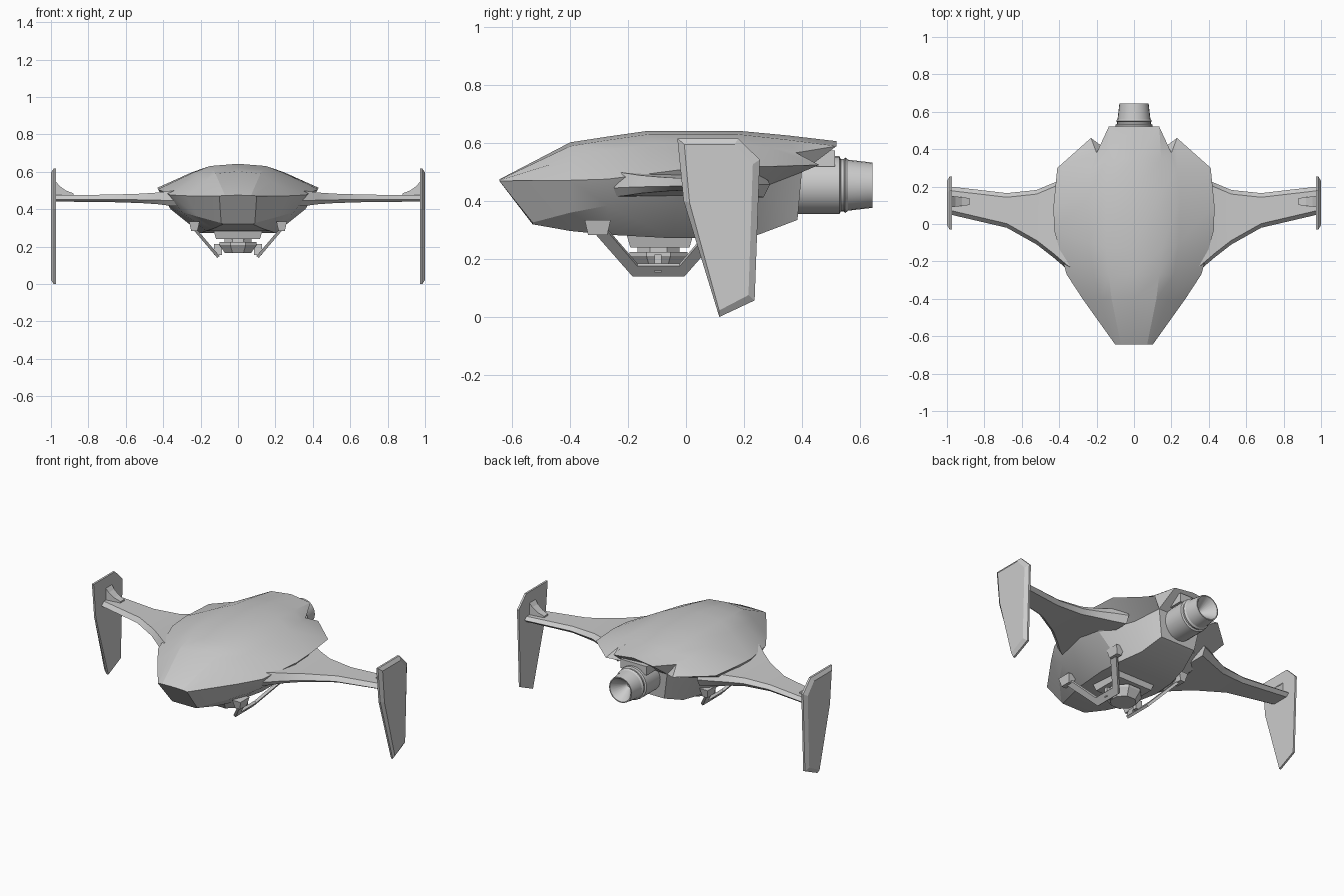
import bpy, bmesh, math
from mathutils import Vector

if "Cube" in bpy.data.objects:
    bpy.data.objects.remove(bpy.data.objects["Cube"])


def finish(bm, name, mirror=False, smooth=None):
    bmesh.ops.remove_doubles(bm, verts=bm.verts, dist=1e-5)
    bmesh.ops.recalc_face_normals(bm, faces=bm.faces)
    me = bpy.data.meshes.new(name)
    bm.to_mesh(me)
    bm.free()
    ob = bpy.data.objects.new(name, me)
    bpy.context.collection.objects.link(ob)
    if mirror:
        ob.modifiers.new("mirror", "MIRROR").use_mirror_merge = False
    if smooth:
        bpy.ops.object.select_all(action="DESELECT")
        ob.select_set(True)
        bpy.context.view_layer.objects.active = ob
        bpy.ops.object.shade_smooth_by_angle(angle=math.radians(smooth))
    return ob


def loft(name, rings, caps=(True, True), **kw):
    bm = bmesh.new()
    vs = [[bm.verts.new(p) for p in r] for r in rings]
    n = len(rings[0])
    for a, b in zip(vs, vs[1:]):
        for i in range(n):
            j = (i + 1) % n
            bm.faces.new((a[i], a[j], b[j], b[i]))
    if caps[0]:
        bm.faces.new(vs[0])
    if caps[1]:
        bm.faces.new(vs[-1])
    return finish(bm, name, **kw)


def circle(r, n, place, turn=0.0):
    return [place(r * math.cos(2 * math.pi * (i + turn) / n),
                  r * math.sin(2 * math.pi * (i + turn) / n)) for i in range(n)]


def block(name, x0, x1, y0, y1, z0, z1, inset=0.0, **kw):
    def ring(z, d):
        return [(x0 + d, y0 + d, z), (x1 - d, y0 + d, z), (x1 - d, y1 - d, z), (x0 + d, y1 - d, z)]
    return loft(name, [ring(z0, inset), ring(z1, 0)], **kw)


# Hull: lengthwise rails (x, y, z) from crest down to keel, skinned on both sides
ys = (-.645, -.4, -.27, -.13, .18, .35, .52)
crest = list(zip([0] * 7, ys, (.475, .603, .623, .643, .643, .627, .607)))
shoulder = list(zip((.07, .12, .135, .15, .15, .145, .135), ys,
                    (.474, .590, .611, .631, .631, .612, .590)))
flank = list(zip((.09, .18, .215, .24, .245, .23, .20),
                 (-.645, -.4, -.27, -.1, .14, .29, .38),
                 (.472, .548, .578, .596, .598, .585, .567)))
edge = [(.10, -.645, .47), (.275, -.4, .472), (.36, -.27, .476), (.428, -.03, .507),
        (.43, .1, .515), (.41, .3, .52), (.23, .46, .525)]
chine = [(.09, -.53, .326), (.215, -.4, .36), (.30, -.27, .385), (.36, -.03, .40),
         (.34, .1, .41), (.22, .27, .45), (.15, .40, .50)]
keel = [(.08, -.53, .32), (.13, -.4, .297), (.17, -.27, .284), (.20, -.05, .272),
        (.19, .1, .273), (.155, .25, .284), (.12, .385, .335)]
right = [crest, shoulder, flank, edge, chine, keel]
left = [[(-x, y, z) for x, y, z in r] for r in reversed(right[1:])]
rails = right + left
bm = bmesh.new()
grid = [[bm.verts.new(p) for p in r] for r in rails]
n = len(grid)
for i in range(n):
    a, b = grid[i], grid[(i + 1) % n]
    for k in range(6):
        bm.faces.new((a[k], b[k], b[k + 1], a[k + 1]))
nose = bm.faces.new([g[0] for g in grid])
c, s, f, e, h, k, k2, h2, e2, f2, s2 = [g[6] for g in grid]
for face in ((k, k2, h2, h), (h, h2, s2, c, s), (s, f, h), (f, e, h), (s2, h2, f2), (f2, h2, e2)):
    bm.faces.new(face)
finish(bm, "hull", smooth=22)

# Wings: bevelled-edge sections from root to tip (x, leading y, trailing y, half thickness)
sections = [(.28, -.29, .29, .045), (.36, -.24, .255, .04), (.43, -.18, .22, .031),
            (.52, -.11, .182, .025), (.68, -.02, .165, .02), (.98, .05, .20, .017)]
rings = []
for x, a, b, t in sections:
    z, d = .458, .022
    rings.append([(x, a, z - t * .3), (x, a + d, z + t), (x, b - d, z + t),
                  (x, b, z), (x, b - d, z - t), (x, a + d, z - t)])
loft("wing", rings, mirror=True, smooth=20)

# Wing-tip fins with a chamfered outer face
outline = [(-.03, .617), (.18, .617), (.255, .543), (.237, .057), (.115, 0), (-.008, .40)]


def fin_ring(x, sy, sz):
    return [(x, .112 + (y - .112) * sy, .32 + (z - .32) * sz) for y, z in outline]


loft("wingtip_fin", [fin_ring(.973, 1, 1), fin_ring(.985, 1, 1), fin_ring(1, .83, .93)], mirror=True)

# Curved gussets between wing and fin
gusset = [(.975, .46), (.975, .55), (.955, .525), (.92, .50), (.88, .485), (.88, .46)]
loft("fin_gusset", [[(x, y + (.975 - x) * t, z) for x, z in gusset]
                    for y, t in ((.09, .12), (.15, -.12))], mirror=True)

# Engine with collar, tapered nozzle and inward exhaust cone
profile = [(.34, .10), (.53, .10), (.535, .09), (.545, .09), (.55, .096), (.56, .088),
           (.645, .078), (.645, .072), (.56, .012)]
loft("engine", [circle(r, 24, lambda a, b, y=y: (a, y, .455 + b)) for y, r in profile], smooth=30)
block("engine_mount", -.09, .09, .37, .515, .52, .575)

# Sensor turret under the belly
block("turret_base", -.135, .135, -.21, .03, .24, .30, inset=.018)
loft("turret_neck", [circle(r, 8, lambda a, b, z=z: (a, b - .095, z), .5)
                     for z, r in ((.215, .078), (.25, .078))])
loft("turret_head", [circle(r, 8, lambda a, b, z=z: (a, b - .095, z), .5)
                     for z, r in ((.165, .076), (.185, .09), (.21, .108), (.225, .108))])

# Skid frames: a flat bent strip in a plane leaning outward
strip = [(-.33, .31), (-.185, .145), (-.005, .145), (.14, .31),
         (.09, .31), (-.022, .18), (-.168, .18), (-.28, .31)]
rings = []
for off in (-.008, .008):
    rings.append([(.105 + (z - .145) * .85 + off * .8, y, z - off * .6) for y, z in strip])
loft("skid_frame", rings, mirror=True)

# Hull brackets and side links of the skid frames
for name, y in (("front", -.305), ("rear", .115)):
    block(name + "_skid_bracket", .205, .262, y - .045, y + .045, .283, .335, inset=.012, mirror=True)
block("skid_link", .085, .128, -.108, -.084, .155, .215, mirror=True)
